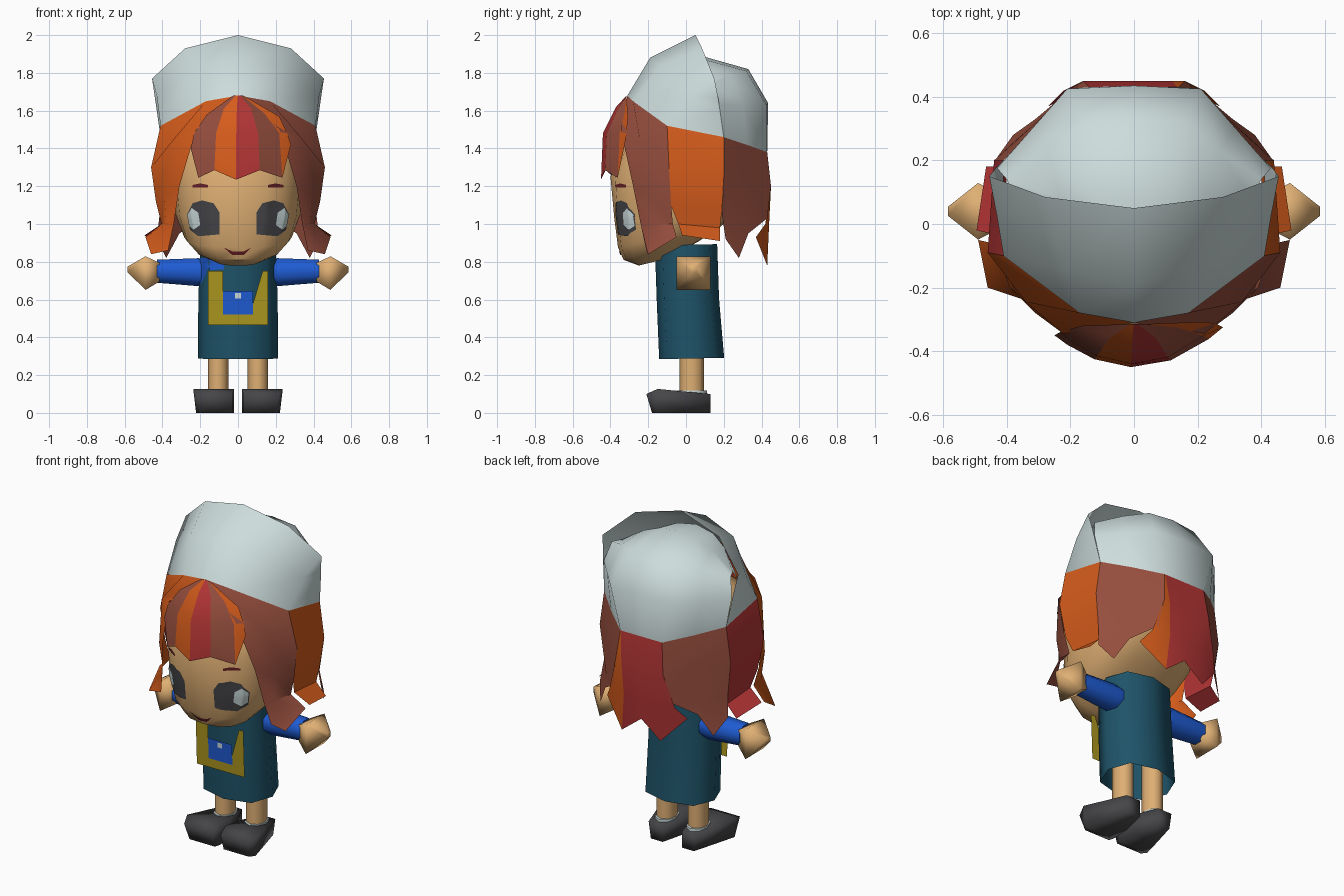
import bpy, bmesh, math
from mathutils import Vector
from mathutils.bvhtree import BVHTree

if "Cube" in bpy.data.objects:
    bpy.data.objects.remove(bpy.data.objects["Cube"], do_unlink=True)


def material(name, *srgb):
    mat = bpy.data.materials.new(name)
    color = [c ** 2.2 for c in srgb] + [1]
    mat.use_nodes = True
    mat.diffuse_color = color
    mat.node_tree.nodes["Principled BSDF"].inputs["Base Color"].default_value = color
    return mat


pale = material("pale_grey", .80, .86, .86)
orange = material("orange", .83, .36, .13)
brown = material("red_brown", .58, .31, .25)
red = material("red", .70, .22, .22)
skin = material("skin", .87, .68, .45)
teal = material("teal", .14, .33, .41)
blue = material("blue", .14, .36, .82)
yellow = material("yellow", .67, .59, .14)
dark = material("charcoal", .28, .28, .29)
maroon = material("maroon", .42, .15, .17)


def build(name, verts, faces, mats, smooth=42, pick=None, ref=None):
    """Make a mesh object; pick(face) gives a material index, ref a point behind an open sheet."""
    bm = bmesh.new()
    vs = [bm.verts.new(v) for v in verts]
    for f in faces:
        bm.faces.new([vs[i] for i in f])
    bmesh.ops.recalc_face_normals(bm, faces=bm.faces)
    if ref is not None:
        side = sum(f.normal.dot(f.calc_center_median() - Vector(ref)) for f in bm.faces)
        if side < 0:
            bmesh.ops.reverse_faces(bm, faces=bm.faces)
    if pick:
        for f in bm.faces:
            f.material_index = pick(f.calc_center_median())
    me = bpy.data.meshes.new(name)
    bm.to_mesh(me)
    bm.free()
    for m in mats:
        me.materials.append(m)
    ob = bpy.data.objects.new(name, me)
    bpy.context.collection.objects.link(ob)
    if smooth:
        bpy.ops.object.select_all(action='DESELECT')
        ob.select_set(True)
        bpy.context.view_layer.objects.active = ob
        bpy.ops.object.shade_smooth_by_angle(angle=math.radians(smooth))
    return ob


def sheet(name, rows, mats, ref=(0, .05, 1.3), **kw):
    """Open surface through equal rows of points."""
    n = len(rows[0])
    faces = [(r * n + c, r * n + c + 1, r * n + n + c + 1, r * n + n + c)
             for r in range(len(rows) - 1) for c in range(n - 1)]
    return build(name, [p for row in rows for p in row], faces, mats, ref=ref, **kw)


def loft(name, rings, mat, open_start=False, **kw):
    """Body through equal rings of points, closed at the ends."""
    n = len(rings[0])
    faces = [(r * n + c, r * n + (c + 1) % n, r * n + n + (c + 1) % n, r * n + n + c)
             for r in range(len(rings) - 1) for c in range(n)]
    last = (len(rings) - 1) * n
    faces.append(tuple(range(last, last + n)))
    if not open_start:
        faces.append(tuple(range(n)))
    return build(name, [p for ring in rings for p in ring], faces, [mat], **kw)


def oval(n, rx, ry, power=1.0, turn=0.0):
    out = []
    for i in range(n):
        a = 2 * math.pi * (i + turn) / n
        c, s = math.cos(a), math.sin(a)
        out.append((rx * math.copysign(abs(c) ** power, c),
                    ry * math.copysign(abs(s) ** power, s)))
    return out


def mirror(points, s):
    return [(s * x, y, z) for x, y, z in points]


def both(row):
    """Full row from a half row that starts on the centre line."""
    return mirror(row[:0:-1], -1) + row


def decal(name, outline, mat, target, lift=.005):
    """Thin painted patch laid onto the front of a body."""
    tree = BVHTree.FromObject(target, bpy.context.evaluated_depsgraph_get())
    bm = bmesh.new()
    bm.faces.new([bm.verts.new((x, 0, z)) for x, z in outline])
    bmesh.ops.triangulate(bm, faces=bm.faces)
    bmesh.ops.subdivide_edges(bm, edges=bm.edges, cuts=5, use_grid_fill=True)
    bm.verts.index_update()
    verts = []
    for v in bm.verts:
        hit = tree.ray_cast(Vector((v.co.x, -2, v.co.z)), Vector((0, 1, 0)))[0]
        verts.append((v.co.x, (hit.y if hit else -.1) - lift, v.co.z))
    faces = [[v.index for v in f.verts] for f in bm.faces]
    bm.free()
    return build(name, verts, faces, [mat], ref=(0, 1, .9))


def plate(name, outline, mat, y):
    """Flat panel that leans with the dress front."""
    verts = [(x, y - .04 * (z - .5), z) for x, z in outline]
    return build(name, verts, [range(len(verts))], [mat], smooth=0, ref=(0, 1, .6))


# Head
rings = []
for z, cy, rx, ry, tilt in [(.80, -.17, .11, .08, .25), (.86, -.13, .22, .20, .25),
                            (.93, -.09, .285, .27, .2), (1.05, -.05, .33, .33, .05),
                            (1.25, 0, .35, .40, 0), (1.5, .03, .345, .33, 0),
                            (1.62, .05, .18, .18, 0)]:
    rings.append([(x, cy + y, z + tilt * y) for x, y in oval(16, rx, ry, .82)])
head = loft("head", rings, skin)

# Face
for s, side in ((1, "left"), (-1, "right")):
    decal(side + "_eye", [(s * x, z) for x, z in [
        (.097, .945), (.21, .935), (.255, .97), (.27, 1.05), (.24, 1.11),
        (.19, 1.125), (.13, 1.11), (.097, 1.06)]], dark, head)
    decal(side + "_eye_shine", [(s * x, z) for x, z in [
        (.20, .995), (.235, .97), (.258, .99), (.267, 1.05), (.245, 1.085), (.21, 1.06)]],
        pale, head, .009)
    decal(side + "_brow", [(s * x, z) for x, z in [
        (.16, 1.193), (.24, 1.193), (.24, 1.207), (.2, 1.215), (.16, 1.207)]], maroon, head)
decal("mouth", [(-.075, .875), (-.03, .835), (.03, .835), (.07, .875), (.03, .855),
                (-.03, .855)], maroon, head)

# Hat: tall front flap and rounded back that tucks in behind it
rim = [(0, -.31, 1.68), (.17, -.28, 1.65), (.41, -.10, 1.52), (.41, .20, 1.46)]
sheet("hat_front", [both(rim),
    both([(0, -.19, 1.88), (.22, -.14, 1.83), (.43, .02, 1.68), (.43, .18, 1.6)]),
    both([(0, .05, 2.0), (.28, .085, 1.93), (.455, .15, 1.77), (.44, .17, 1.67)])],
    [pale], ref=(0, .2, 1.5), smooth=75)
sheet("hat_back", [
    both([(0, .43, 1.38), (.14, .43, 1.38), (.28, .32, 1.42), (.41, .20, 1.46)]),
    both([(0, .435, 1.64), (.21, .425, 1.63), (.32, .3, 1.63), (.43, .175, 1.63)]),
    both([(0, .33, 1.82), (.16, .32, 1.81), (.27, .23, 1.79), (.4, .14, 1.74)]),
    both([(0, .08, 1.89), (.12, .08, 1.875), (.23, .08, 1.83), (.37, .08, 1.74)]),
    both([(0, -.1, 1.86), (.12, -.09, 1.84), (.22, -.05, 1.8), (.37, .02, 1.66)])],
    [pale], ref=(0, .1, 1.5), smooth=75)

# Hair locks on each side, flicked out at the ends
front_lock = [
    rim[:3],
    [(.222, -.345, 1.5), (.34, -.245, 1.45), (.46, -.09, 1.3)],
    [(.31, -.28, 1.2), (.39, -.2, 1.15), (.435, -.08, 1.12)],
    [(.34, -.24, 1.0), (.38, -.18, 1.0), (.405, -.07, 1.0)],
    [(.37, -.21, .86), (.46, -.2, .84), (.49, -.05, .93)]]
side_lock = [
    rim[2:],
    [(.46, -.09, 1.3), (.44, .2, 1.25)],
    [(.425, -.08, 1.1), (.415, .19, 1.07)],
    [(.405, -.04, 1.0), (.4, .18, .98)],
    [(.495, -.02, .94), (.465, .18, .91)]]
back_lock = [
    [(.41, .2, 1.46), (.28, .32, 1.42), (.14, .43, 1.38)],
    [(.44, .2, 1.25), (.307, .32, 1.22), (.16, .45, 1.2)],
    [(.415, .19, 1.05), (.32, .31, 1.02), (.19, .43, 1.03)],
    [(.43, .21, .92), (.38, .28, .82), (.31, .33, .95)]]
for s, side, colors in ((1, "left", (brown, orange, brown)),
                        (-1, "right", (orange, red, brown))):
    for lock, part, mat in zip((front_lock, side_lock, back_lock),
                               ("front", "side", "back"), colors):
        sheet(f"{side}_{part}_hair", [mirror(row, s) for row in lock], [mat])
sheet("middle_back_hair", [
    both([(0, .43, 1.38), (.135, .43, 1.38), (.14, .43, 1.38)]),
    both([(0, .45, 1.2), (.12, .45, 1.2), (.16, .45, 1.2)]),
    both([(0, .44, 1.0), (.11, .44, 1.0), (.22, .42, 1.0)]),
    both([(0, .43, .88), (.13, .43, .78), (.27, .37, .93)])], [red, orange],
    pick=lambda c: int(c.x > .1))

# Fringe fanning out from the hat: tip x, tip z, spread near the top
tips = [(-.25, 1.40, .66), (-.21, 1.245, .62), (-.125, 1.285, .6), (-.01, 1.235, .6),
        (.115, 1.285, .6), (.235, 1.245, .6), (.28, 1.42, .78)]
for i, mat in enumerate([brown, orange, red, brown, orange]):
    # the outermost brown lock spans two tips
    columns = tips[:3] if i == 0 else tips[i + 1:i + 3]
    rows = [[], [], [], []]
    for x, z, spread in columns:
        k = 1.6 * x * x
        rows[0].append((x * .1, -.315, 1.68))
        rows[1].append((x * spread, -.37 + .5 * k, 1.62 - .4 * k))
        rows[2].append((x * .93, -.44 + k, 1.48))
        rows[3].append((x, -.45 + k, z))
    sheet(f"fringe_lock_{i + 1}", rows, [mat])

# Dress with pouch and shirt corner
dress = loft("dress", [[(x, cy + y, z + .02 * y) for x, y in oval(8, rx, ry, .8)]
                       for z, cy, rx, ry in [(.288, .03, .212, .172), (.6, .01, .21, .165),
                                             (.89, 0, .2, .165)]],
             teal, open_start=True, smooth=60)
plate("pouch_border", [(-.16, .75), (-.16, .465), (.16, .465), (.16, .75), (.13, .75),
                       (.08, .58), (.08, .52), (-.08, .52), (-.08, .75)], yellow, -.167)
plate("pouch_pocket", [(-.08, .52), (.08, .52), (.08, .645), (-.08, .645)], blue, -.167)
plate("pouch_button", [(-.015, .605), (.015, .605), (.015, .635), (-.015, .635)], pale, -.171)
decal("shirt_corner", [(-.2, .82), (-.2, .68), (-.175, .72), (-.165, .755),
                       (-.075, .76), (-.075, .82)], blue, dress)

# Limbs
for s, side in ((1, "left"), (-1, "right")):
    loft(side + "_sleeve", [[(s * x, .04 + y, cz + z) for y, z in oval(8, r, r, 1, .5)]
         for x, cz, r in [(.12, .745, .07), (.21, .745, .08), (.43, .75, .066)]],
         blue, smooth=80)
    loft(side + "_hand", [[(s * x, .04 + y, cz + z) for y, z in oval(4, r, r, 1, .5)]
         for x, cz, r in [(.415, .745, .07), (.49, .74, .126), (.585, .76, .02)]],
         skin, smooth=120)
    loft(side + "_leg", [[(s * .105 + x, .03 + y, z) for x, y in oval(8, .055, .065)]
         for z in (.08, .5)], skin, smooth=60)
    loft(side + "_sock", [[(s * .105 + x, .03 + y, z) for x, y in oval(8, .06, .08)]
         for z in (.09, .119)], pale, smooth=60)
    loft(side + "_shoe", [[(s * a, y + push, 0), (s * b, y + push, 0),
                           (s * (b + .015), y, top), (s * a, y, top)]
         for y, push, a, b, top in [(.13, 0, .065, .145, .10), (-.03, 0, .025, .19, .115),
                                    (-.15, 0, .02, .222, .127), (-.21, .03, .03, .2, .10)]],
         dark, smooth=120)
